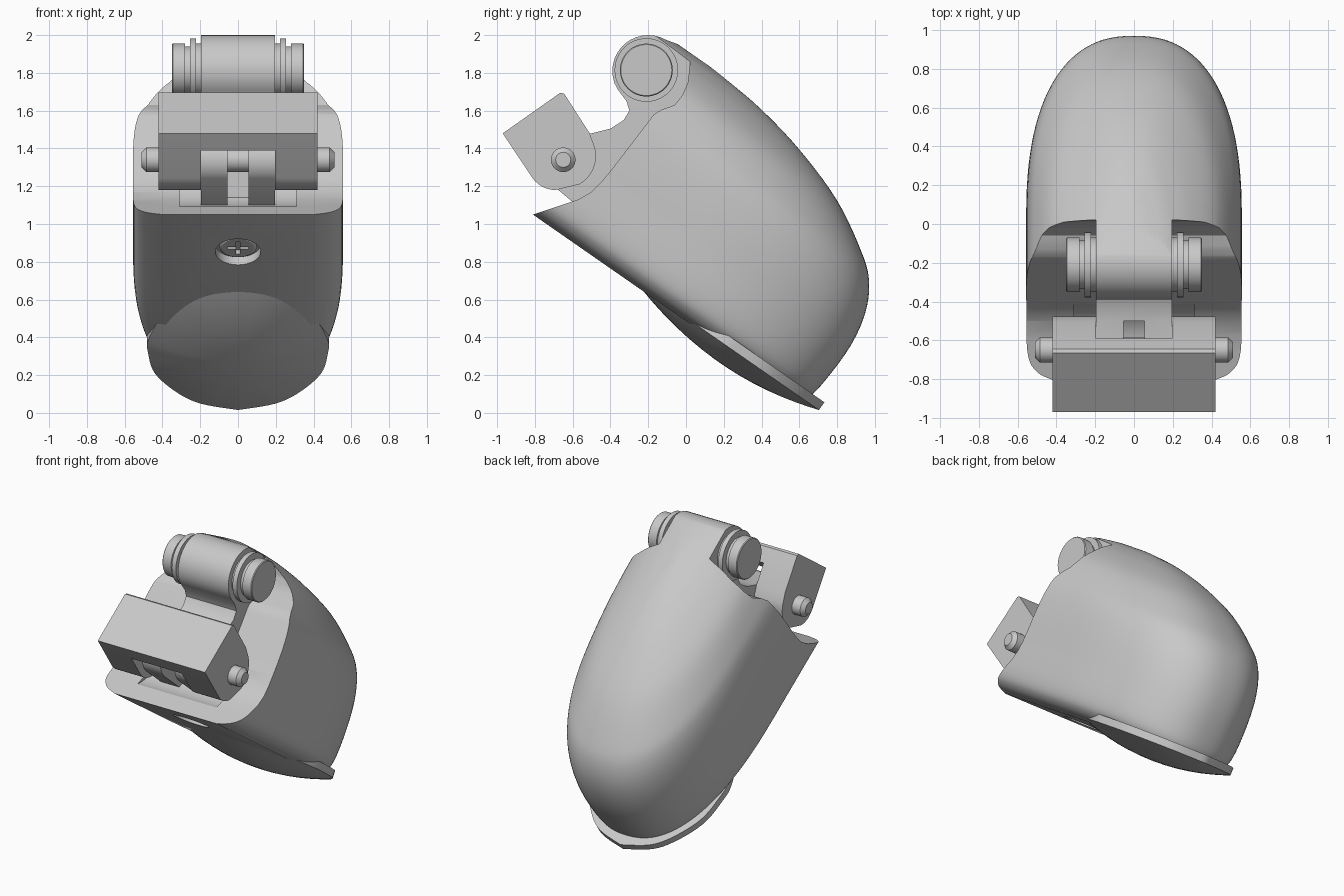
import bpy, bmesh, math
from mathutils import Vector, Matrix

cube = bpy.data.objects.get("Cube")
if cube:
    bpy.data.objects.remove(cube)

grey = bpy.data.materials.new("plain_grey")
grey.use_nodes = True
grey.diffuse_color = (0.58, 0.58, 0.58, 1)
grey.node_tree.nodes["Principled BSDF"].inputs["Base Color"].default_value = (0.58, 0.58, 0.58, 1)


def place(x, u, v):
    """Finger frame (u along the finger, v out of its pad) to world."""
    return Vector((x, 0.82 * u + 0.57 * v, 0.82 * v - 0.57 * u))


def finish(name, bm):
    bmesh.ops.recalc_face_normals(bm, faces=bm.faces)
    me = bpy.data.meshes.new(name)
    bm.to_mesh(me)
    bm.free()
    me.materials.append(grey)
    ob = bpy.data.objects.new(name, me)
    bpy.context.collection.objects.link(ob)
    return ob


def loft(name, rings):
    """Closed rings joined by quads, with a cap at each end."""
    bm = bmesh.new()
    rows = [[bm.verts.new(p) for p in r] for r in rings]
    n = len(rows[0])
    for a, b in zip(rows, rows[1:]):
        for i in range(n):
            j = (i + 1) % n
            bm.faces.new((a[i], a[j], b[j], b[i]))
    bm.faces.new(rows[0])
    bm.faces.new(rows[-1])
    return finish(name, bm)


def prism(name, profile, x0, x1):
    """Side profile of (y, z) points pulled along x."""
    return loft(name, [[(x, y, z) for y, z in profile] for x in (x0, x1)])


def turned(name, centre, axis, steps, sides=40):
    """Round part from (distance along axis, radius) steps."""
    q = Vector((0, 0, 1)).rotation_difference(Vector(axis))
    rings = []
    for d, r in steps:
        rings.append([Vector(centre) + q @ Vector((r * math.cos(a), r * math.sin(a), d))
                      for a in (2 * math.pi * i / sides for i in range(sides))])
    return loft(name, rings)


def boolean(ob, tool, operation):
    mod = ob.modifiers.new("cut", 'BOOLEAN')
    mod.object, mod.operation, mod.solver = tool, operation, 'EXACT'
    bpy.context.view_layer.objects.active = ob
    bpy.ops.object.modifier_apply(modifier=mod.name)
    bpy.data.objects.remove(tool)


def spline(pts, per):
    """Smooth curve through the points."""
    out = []
    p = [Vector(q) for q in pts]
    for i in range(len(p) - 1):
        a, b, c, d = p[max(i - 1, 0)], p[i], p[i + 1], p[min(i + 2, len(p) - 1)]
        for k in range(per):
            t = k / per
            out.append(b + 0.5 * t * (c - a + t * (2 * a - 5 * b + 4 * c - d
                                                   + t * (3 * b - a - 3 * c + d))))
    return out + [p[-1]]


def arc(cy, cz, r, start, end, n=14):
    angles = [math.radians(start + (end - start) * i / n) for i in range(n + 1)]
    return [(cy + r * math.cos(a), cz + r * math.sin(a)) for a in angles]


# Full fingertip form: stacked plan outlines (height v, nose reach, half width)
LEVELS = [(.40, .42, .40), (.44, .48, .50), (.53, .505, .55), (.78, .514, .555),
          (.98, .477, .555), (1.13, .396, .542), (1.235, .272, .51), (1.383, .012, .43),
          (1.49, -.306, .31), (1.55, -.6, .2), (1.574, -.85, .1), (1.58, -.95, .03)]


def fingertip(name):
    rings = []
    for v, reach, w in spline(LEVELS, 5):
        length = min(1.1, reach + 1.6)
        half = []
        for i in range(29):
            a = math.pi / 2 * i / 28
            t, s = math.sin(a) ** (2 / 2.4), max(math.cos(a), 0) ** (2 / 2.4)
            half.append((w * s, reach - length + length * t))
        half = [(w, -1.8)] + half[:-1]
        right = [place(x, u, v) for x, u in half]
        left = [place(-x, u, v) for x, u in reversed(half)]
        rings.append(right + [place(0, reach, v)] + left)
    return loft(name, rings)


# Body with the curved cut-away towards the hinges
body = fingertip("fingertip_body")
cut = [(-1.2, .92), (-.57, 1.13), (-.5, 1.17), (-.45, 1.22), (-.4, 1.28), (-.17, 1.58),
       (-.13, 1.605), (-.06, 1.63), (-.02, 1.68), (.01, 1.75), (.02, 1.84), (.02, 2.3),
       (2, 2.3), (2, -1), (-1.2, -1)]
boolean(body, prism("body_limit", cut, -.9, .9), 'INTERSECT')
boolean(body, prism("clearance", arc(-.65, 1.34, .25, 0, 350, 40), -.31, .31), 'DIFFERENCE')

# Screw recess in the pad side, and the screw head with its cross slot
down = place(0, 0, -1).normalized()
hole = place(0, -.92, .40)
boolean(body, turned("recess", hole, down, [(-.05, .12), (.1, .12)]), 'DIFFERENCE')
screw = turned("screw_head", hole, down, [(-.08, .1), (-.035, .1), (-.025, .085)])
for angle in (0, 90):
    bm = bmesh.new()
    spin = Matrix.Rotation(math.radians(angle), 4, down)
    tilt = Vector((0, 0, 1)).rotation_difference(down).to_matrix().to_4x4()
    bmesh.ops.create_cube(bm, size=1, matrix=Matrix.Translation(hole - down * .03) @ spin
                          @ tilt @ Matrix.Diagonal((.11, .022, .05, 1)))
    boolean(screw, finish("slot", bm), 'DIFFERENCE')

# Central tongue: upper barrel, neck and the two lower lugs
tongue = fingertip("hinge_tongue")
outline = arc(-.2, 1.81, .19, 60, 200) + [
    (-.36, 1.71), (-.315, 1.65), (-.3, 1.6), (-.33, 1.55), (-.4, 1.505), (-.5, 1.48)]
outline += arc(-.65, 1.34, .14, 90, 225) + [(-.58, 1.1), (-.2, 1.2), (.1, 1.5), (.1, 1.9)]
boolean(tongue, prism("tongue_limit", outline, -.197, .197), 'INTERSECT')
slot = [(-1, 1), (-.5, 1), (-.5, 1.6), (-1, 1.6)]
boolean(tongue, prism("lug_gap", slot, -.055, .055), 'DIFFERENCE')

# Upper hinge ends, stepped and flanged
hinge = [(.15, .14), (.222, .14), (.222, .168), (.255, .168), (.255, .125),
         (.28, .125), (.28, .14), (.345, .14), (.35, .135)]
ends = [turned(side + "_hinge_end", (0, -.21, 1.815), (s, 0, 0), hinge, 48)
        for side, s in (("left", 1), ("right", -1))]

# Lower bracket: two cheeks joined by a bar, with a pin through them
cheek = [(-.97, 1.48), (-.665, 1.695), (-.645, 1.69), (-.51, 1.48)]
cheek += arc(-.65, 1.36, .173, 25, -60) + arc(-.69, 1.33, .15, -90, -145, 8)
bracket = [prism("left_bracket_cheek", cheek, .197, .42),
           prism("right_bracket_cheek", cheek, -.42, -.197),
           prism("bracket_bar", [(-.97, 1.48), (-.665, 1.695), (-.645, 1.69),
                                 (-.59, 1.6), (-.91, 1.39)], -.197, .197)]
pin = turned("bracket_pin", (0, -.65, 1.34), (1, 0, 0),
             [(-.51, .04), (-.485, .065), (.485, .065), (.51, .04)], 32)

# Bulging fingertip pad
half = spline([(.0, .57), (.2, .51), (.33, .40), (.44, .23), (.475, .05), (.475, -.08),
               (.40, -.3), (.28, -.48), (.15, -.57), (0, -.6)], 5)
rim = [tuple(p) for p in half] + [(-p[0], p[1]) for p in reversed(half[1:-1])]
rings = [[place(x, u, .465) for x, u in rim]]
for s in (1, .9, .78, .64, .5, .35, .2, .06):
    rings.append([place(x * s, u * s, .415 - .095 * (1 - s * s)) for x, u in rim])
pad = loft("fingertip_pad", rings)

# Smooth shading with sharp edges kept
bpy.ops.object.select_all(action='DESELECT')
for ob in [body, screw, tongue, pin, pad] + ends + bracket:
    ob.select_set(True)
    bpy.context.view_layer.objects.active = ob
bpy.ops.object.shade_smooth_by_angle(angle=math.radians(30))
